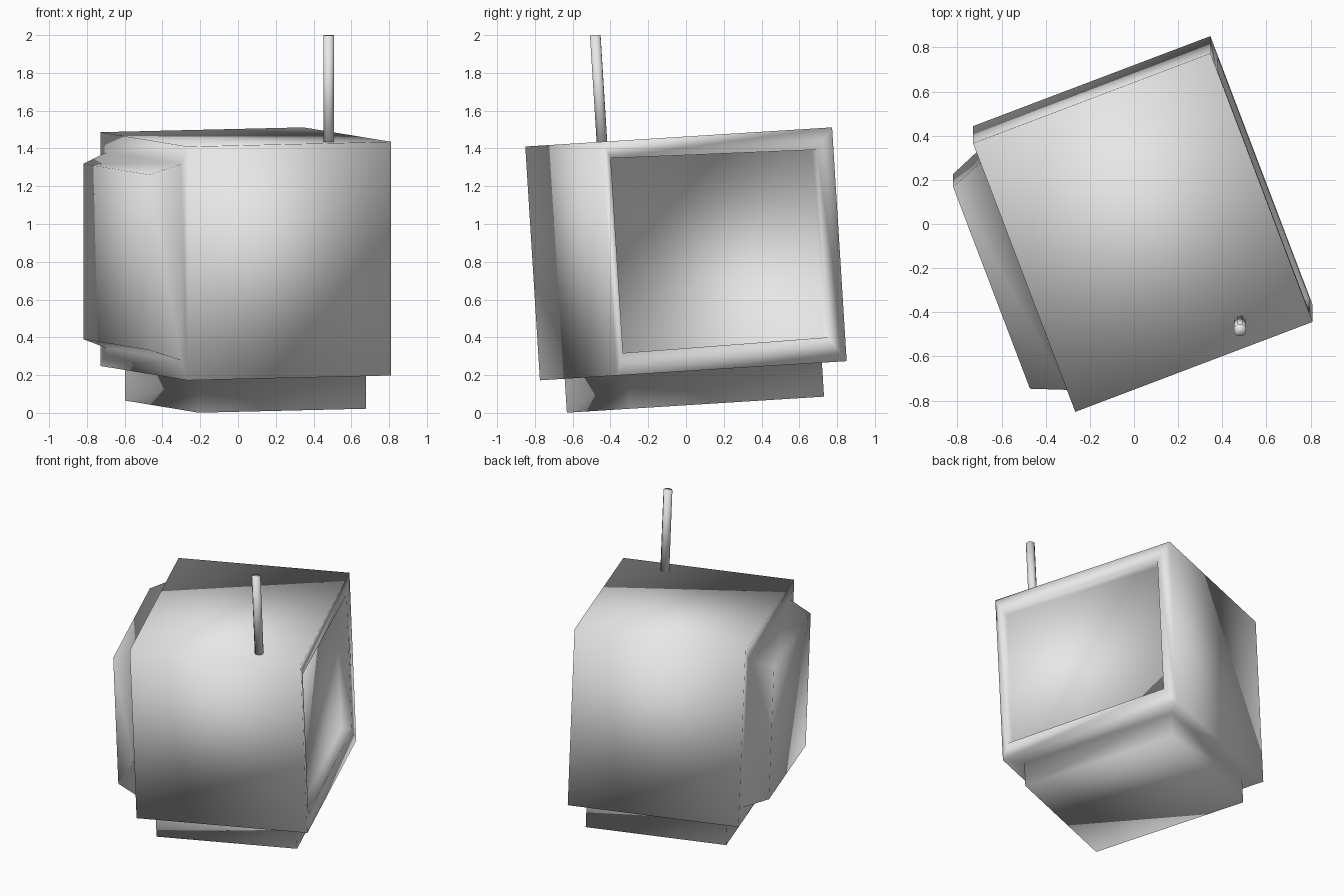
import bpy, bmesh, math
from mathutils import Matrix, Vector

old = bpy.data.objects.get("Cube")
if old:
    bpy.data.objects.remove(old, do_unlink=True)

grey = bpy.data.materials.new("light grey")
grey.use_nodes = True
colour = (0.8, 0.8, 0.8, 1)
grey.diffuse_color = colour
grey.node_tree.nodes["Principled BSDF"].inputs["Base Color"].default_value = colour

# The whole set is turned and leans slightly backwards
PLACE = (Matrix.Translation((0.04, 0, 0.842))
         @ Matrix.Rotation(math.radians(3.58), 4, 'X')
         @ Matrix.Rotation(math.radians(20.8), 4, 'Z'))


def finish(bm, name):
    bmesh.ops.recalc_face_normals(bm, faces=bm.faces)
    mesh = bpy.data.meshes.new(name)
    bm.to_mesh(mesh)
    bm.free()
    mesh.materials.append(grey)
    for p in mesh.polygons:
        p.use_smooth = True
    obj = bpy.data.objects.new(name, mesh)
    obj.matrix_world = PLACE
    bpy.context.collection.objects.link(obj)
    return obj


def side(bm, direction):
    """The face lying furthest along a direction."""
    d = Vector(direction)
    return max(bm.faces, key=lambda f: f.normal.dot(d) + f.calc_center_median().dot(d))


def inset(bm, face, margin):
    bmesh.ops.inset_region(bm, faces=[face], thickness=margin, use_even_offset=True)


def push(bm, face, offset):
    """Extrude a face along an offset and return the new end face."""
    new = bmesh.ops.extrude_face_region(bm, geom=[face])
    bmesh.ops.delete(bm, geom=[face], context='FACES_ONLY')
    verts = [g for g in new["geom"] if isinstance(g, bmesh.types.BMVert)]
    bmesh.ops.translate(bm, verts=verts, vec=offset)
    return next(g for g in new["geom"] if isinstance(g, bmesh.types.BMFace))


# Cabinet box
bm = bmesh.new()
bmesh.ops.create_cube(bm, size=1, matrix=Matrix.Diagonal((1.15, 1.304, 1.24, 1)))
front, back, bottom = (side(bm, d) for d in ((1, 0, 0), (-1, 0, 0), (0, 0, -1)))

# Plinth under the cabinet
inset(bm, bottom, 0.102)
push(bm, bottom, (0, 0, -0.18))

# Tapered hump behind the cabinet
inset(bm, back, 0.1)
hump = push(bm, back, (-0.158, 0, 0))
for v in hump.verts:
    v.co.y = math.copysign(0.49, v.co.y)
    v.co.z = math.copysign(0.465, v.co.z)

# Recessed screen, set off centre in its frame
inset(bm, front, 0.1)
for v in front.verts:
    near = v.co.y < 0
    v.co.y = -0.61 if near else 0.556
    if v.co.z > 0:
        v.co.z = 0.53 if near else 0.507
    else:
        v.co.z = -0.503 if near else -0.488
push(bm, front, (-0.07, 0, 0))
finish(bm, "cabinet")

# Aerial on top
bm = bmesh.new()
bmesh.ops.create_cone(bm, cap_ends=True, segments=8, radius1=0.03, radius2=0.03,
                      depth=0.585, matrix=Matrix.Translation((0.267, -0.537, 0.8925)))
finish(bm, "aerial")
